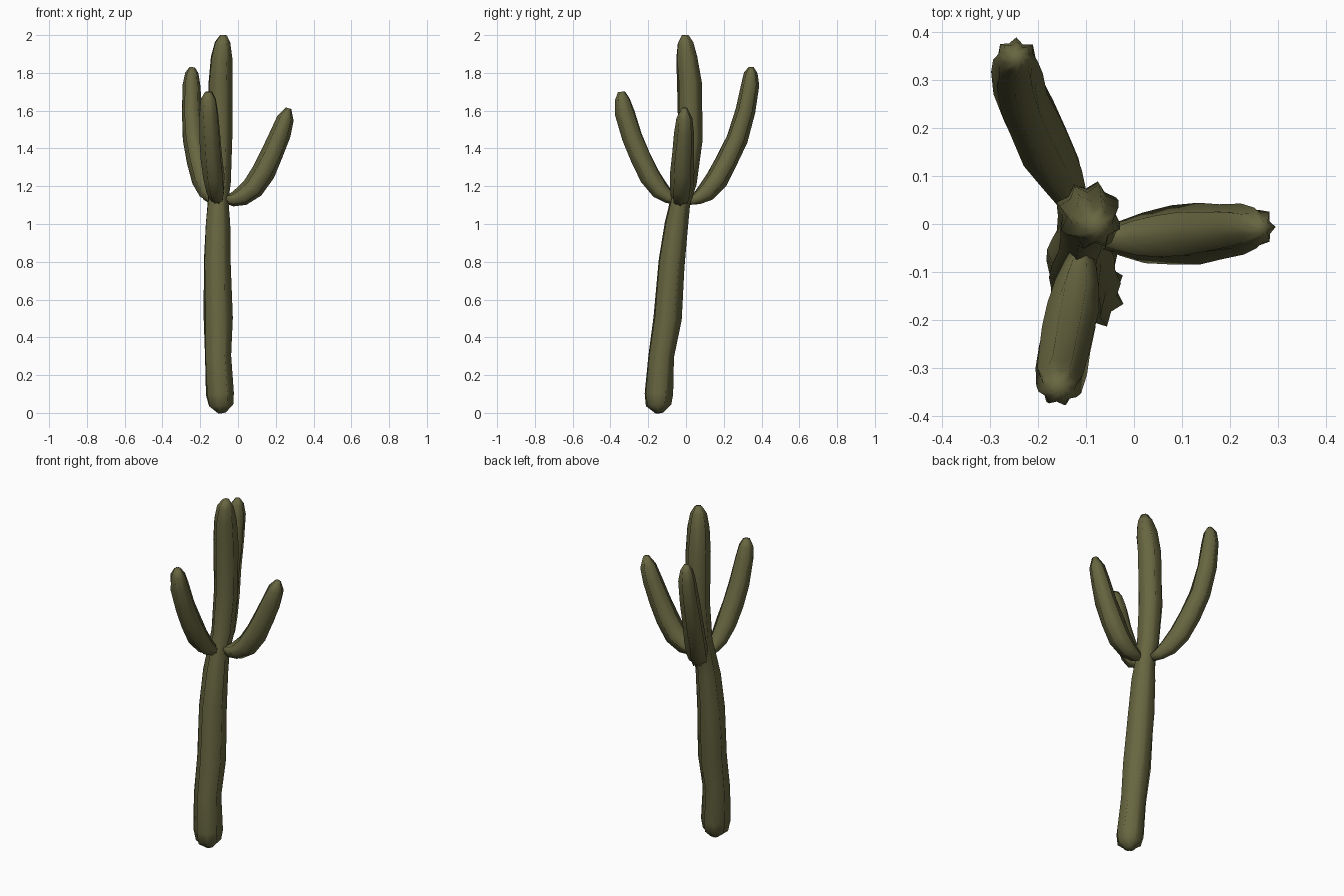
import bpy, bmesh, math, random
from mathutils import Vector

random.seed(4)
cube = bpy.data.objects.get("Cube")
if cube:
    bpy.data.objects.remove(cube, do_unlink=True)

skin = bpy.data.materials.new("olive_skin")
skin.use_nodes = True
COLOUR = (0.135, 0.132, 0.052, 1)
skin.diffuse_color = COLOUR
skin.node_tree.nodes["Principled BSDF"].inputs["Base Color"].default_value = COLOUR
skin.node_tree.nodes["Principled BSDF"].inputs["Roughness"].default_value = 0.9

RIBS = 8


def ribbed_stem(name, path, groove=0.8):
    """Sweep a ribbed star section along (x, y, z, radius) points."""
    bm = bmesh.new()
    pts = [Vector(p[:3]) for p in path]
    side = Vector((0.3, 1, 0))
    rings = []
    for i, (p, row) in enumerate(zip(pts, path)):
        along = (pts[min(i + 1, len(pts) - 1)] - pts[max(i - 1, 0)]).normalized()
        side = (side - along * side.dot(along)).normalized()
        other = along.cross(side)
        ring = []
        for k in range(RIBS * 2):
            a = math.pi * k / RIBS
            r = row[3] * (groove if k % 2 else 1.04) * random.uniform(0.95, 1.05)
            ring.append(bm.verts.new(p + (side * math.cos(a) + other * math.sin(a)) * r))
        rings.append(ring)
    for low, high in zip(rings, rings[1:]):
        for k in range(RIBS * 2):
            n = (k + 1) % (RIBS * 2)
            bm.faces.new((low[k], low[n], high[n], high[k]))
    # rounded ends close on a single point
    for ring, tip in ((rings[0], pts[0]), (rings[-1], pts[-1])):
        v = bm.verts.new(tip)
        for k in range(RIBS * 2):
            bm.faces.new((ring[k], ring[(k + 1) % (RIBS * 2)], v))
    bmesh.ops.recalc_face_normals(bm, faces=bm.faces)
    mesh = bpy.data.meshes.new(name)
    bm.to_mesh(mesh)
    bm.free()
    mesh.materials.append(skin)
    mesh.shade_smooth()
    obj = bpy.data.objects.new(name, mesh)
    bpy.context.collection.objects.link(obj)
    return obj


# Leaning main trunk
ribbed_stem("trunk", [
    (-.085, -.14, 0, .02), (-.09, -.145, .04, .065), (-.093, -.145, .1, .074),
    (-.105, -.13, .3, .07), (-.105, -.1, .5, .075), (-.11, -.075, .8, .072),
    (-.107, -.05, 1, .065), (-.104, -.03, 1.12, .055), (-.1, 0, 1.22, .06),
    (-.095, .025, 1.45, .064), (-.092, .018, 1.75, .063), (-.086, .006, 1.88, .056),
    (-.08, -.003, 1.96, .042), (-.076, -.005, 2, .018)])

# Three arms that curve out and up
ribbed_stem("left_arm", [
    (-.07, -.03, 1.13, .02), (-.03, -.03, 1.13, .035), (.02, -.028, 1.145, .05),
    (.08, -.025, 1.19, .059), (.135, -.02, 1.275, .06), (.18, -.016, 1.37, .056),
    (.225, -.01, 1.48, .051), (.252, -.008, 1.56, .042), (.267, -.008, 1.613, .015)])
ribbed_stem("back_arm", [
    (-.11, .02, 1.12, .02), (-.13, .06, 1.135, .035), (-.155, .105, 1.165, .048),
    (-.185, .16, 1.23, .056), (-.212, .215, 1.33, .056), (-.235, .27, 1.45, .054),
    (-.245, .315, 1.6, .051), (-.246, .34, 1.74, .046), (-.244, .344, 1.8, .034),
    (-.243, .344, 1.83, .014)])
ribbed_stem("front_arm", [
    (-.108, -.05, 1.12, .02), (-.113, -.09, 1.14, .035), (-.12, -.135, 1.175, .048),
    (-.13, -.19, 1.25, .056), (-.14, -.24, 1.35, .056), (-.148, -.285, 1.46, .054),
    (-.155, -.325, 1.59, .05), (-.156, -.338, 1.66, .04), (-.156, -.342, 1.7, .018)])
